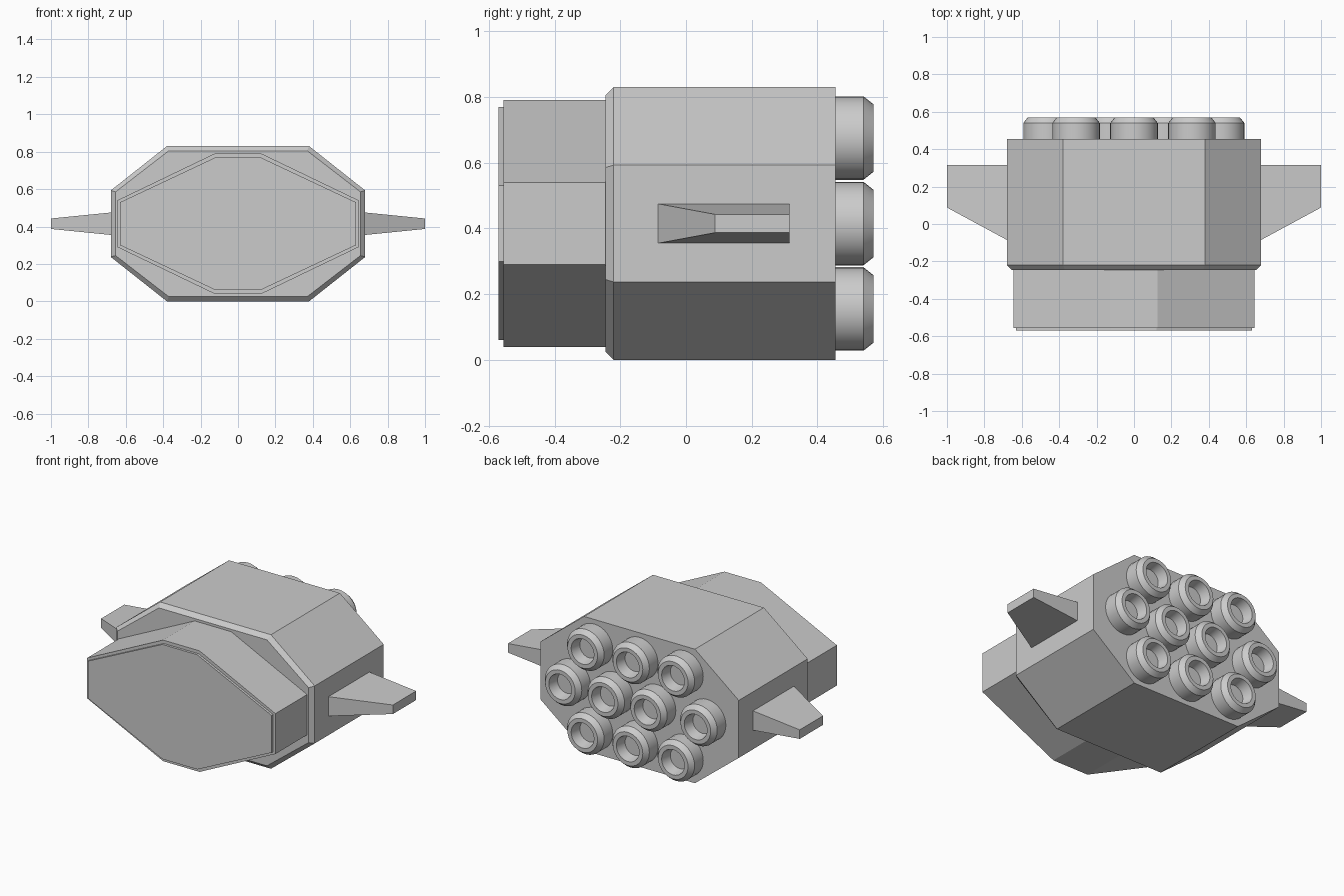
import bpy, bmesh, math

if "Cube" in bpy.data.objects:
    bpy.data.objects.remove(bpy.data.objects["Cube"])

MID_Z = 0.415


def make_object(name, bm):
    bmesh.ops.recalc_face_normals(bm, faces=bm.faces[:])
    mesh = bpy.data.meshes.new(name)
    bm.to_mesh(mesh)
    bm.free()
    obj = bpy.data.objects.new(name, mesh)
    bpy.context.collection.objects.link(obj)
    return obj


def loft(name, rings):
    """Skin equal-length point rings and cap both ends."""
    bm = bmesh.new()
    loops = [[bm.verts.new(p) for p in ring] for ring in rings]
    n = len(loops[0])
    for a, b in zip(loops, loops[1:]):
        for i in range(n):
            j = (i + 1) % n
            bm.faces.new((a[i], a[j], b[j], b[i]))
    bm.faces.new(loops[0])
    bm.faces.new(loops[-1])
    return make_object(name, bm)


def octagon(y, half_w, half_h, flat_w, flat_h):
    quarter = [(half_w, flat_h), (flat_w, half_h)]
    pts = (quarter + [(-x, z) for x, z in reversed(quarter)]
           + [(-x, -z) for x, z in quarter]
           + [(x, -z) for x, z in reversed(quarter)])
    return [(x, y, MID_Z + z) for x, z in pts]


# Main hull with chamfered front edge
loft("main_hull", [octagon(-0.245, 0.655, 0.39, 0.37, 0.17),
                   octagon(-0.22, 0.68, 0.415, 0.38, 0.178),
                   octagon(0.455, 0.68, 0.415, 0.38, 0.178)])

# Narrower front section and its raised end plate
loft("front_section", [octagon(-0.555, 0.645, 0.375, 0.125, 0.125),
                       octagon(-0.24, 0.645, 0.375, 0.125, 0.125)])
loft("front_plate", [octagon(-0.57, 0.63, 0.355, 0.12, 0.115),
                     octagon(-0.55, 0.63, 0.355, 0.12, 0.115)])

# Tapered side fins
for side, name in ((1, "right_fin"), (-1, "left_fin")):
    rings = []
    for x, y0, y1, h in ((0.68, -0.085, 0.315, 0.06), (1.0, 0.088, 0.315, 0.028)):
        rings.append([(side * x, y0, MID_Z - h), (side * x, y1, MID_Z - h),
                      (side * x, y1, MID_Z + h), (side * x, y0, MID_Z + h)])
    loft(name, rings)

# Rear thrusters: rows of three, four and three hollow nozzles
PROFILE = [(0.127, 0.45), (0.127, 0.54), (0.103, 0.57), (0.078, 0.57), (0.064, 0.505)]
SEGMENTS = 32
ROWS = [(0.675, (-0.31, 0, 0.31)),
        (0.415, (-0.465, -0.122, 0.17, 0.463)),
        (0.155, (-0.31, 0, 0.31))]
for row, (cz, xs) in enumerate(ROWS):
    for col, cx in enumerate(xs):
        rings = []
        for r, y in PROFILE:
            angles = [2 * math.pi * i / SEGMENTS for i in range(SEGMENTS)]
            rings.append([(cx + r * math.cos(a), y, cz + r * math.sin(a)) for a in angles])
        nozzle = loft(f"thruster_{row + 1}_{col + 1}", rings)
        bpy.ops.object.select_all(action='DESELECT')
        nozzle.select_set(True)
        bpy.context.view_layer.objects.active = nozzle
        bpy.ops.object.shade_smooth_by_angle(angle=math.radians(25))
